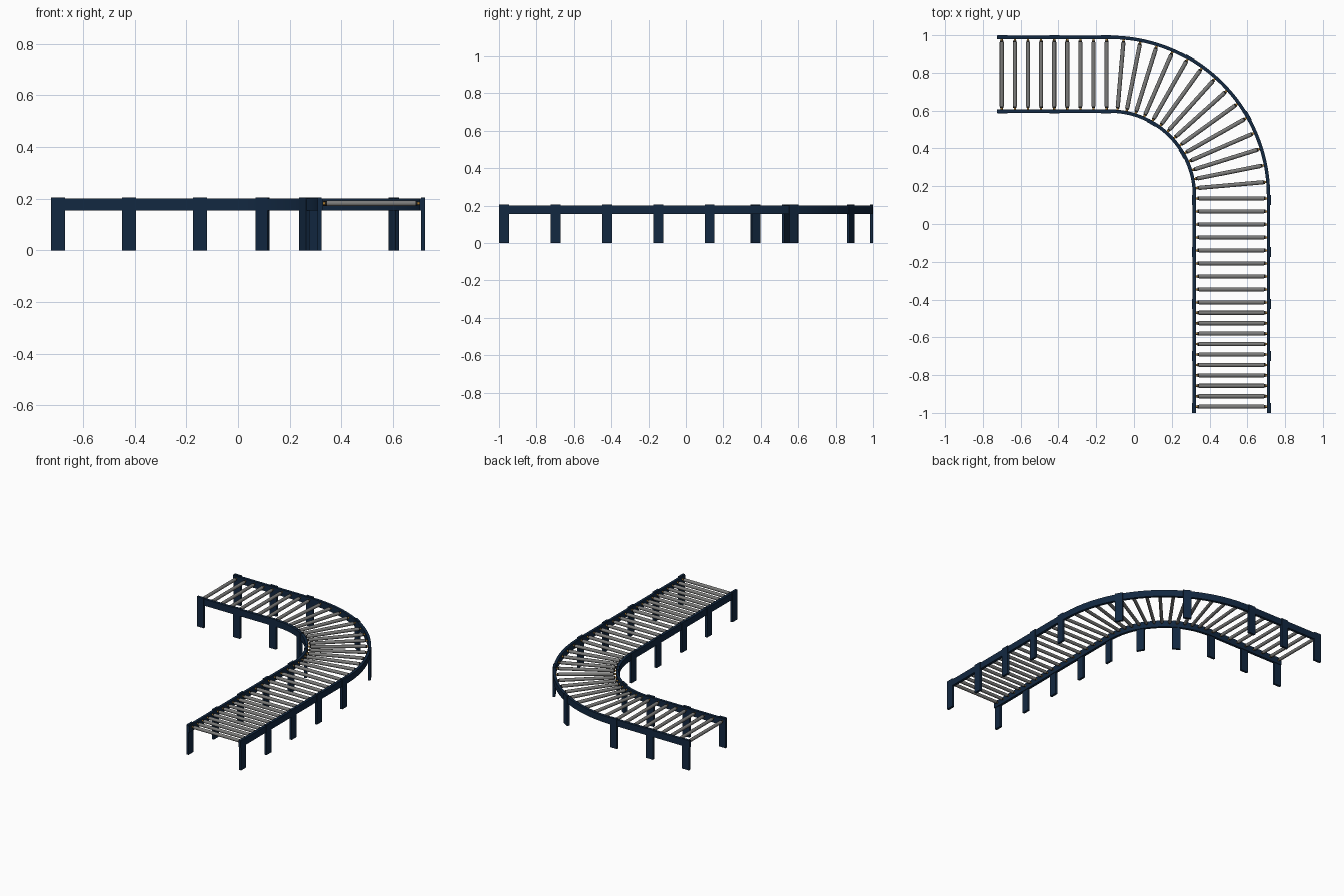
import bpy
import bmesh
from math import radians
from mathutils import Matrix, Vector

if "Cube" in bpy.data.objects:
    bpy.data.objects.remove(bpy.data.objects["Cube"])

# Centre of the bend, ends of the straight runs, frame heights
CX, CY = -0.127, 0.15
FRONT_END, ARM_END = -1.0, -0.724
RAIL_LOW, RAIL_TOP, LEG_TOP = 0.155, 0.2, 0.205
ROLLER_Z = 0.182


def make_material(name, color):
    mat = bpy.data.materials.new(name)
    mat.use_nodes = True
    rgba = (*color, 1.0)
    mat.diffuse_color = rgba
    mat.node_tree.nodes["Principled BSDF"].inputs["Base Color"].default_value = rgba
    return mat


navy = make_material("navy paint", (0.006, 0.021, 0.052))
steel = make_material("grey steel", (0.2, 0.2, 0.195))
black = make_material("black rubber", (0.012, 0.012, 0.012))
amber = make_material("amber bearing", (0.45, 0.22, 0.03))


def station(x, y, degrees):
    """Frame on the conveyor path whose local x points across the belt."""
    return Matrix.Translation((x, y, 0)) @ Matrix.Rotation(radians(degrees), 4, "Z")


def front(y):
    return station(CX, y, 0)


def bend(degrees):
    return station(CX, CY, degrees)


def arm(x):
    return station(x, CY, 90)


def finish(name, bm, mats, smooth=False):
    bmesh.ops.recalc_face_normals(bm, faces=bm.faces)
    mesh = bpy.data.meshes.new(name)
    bm.to_mesh(mesh)
    bm.free()
    for mat in mats:
        mesh.materials.append(mat)
    obj = bpy.data.objects.new(name, mesh)
    bpy.context.collection.objects.link(obj)
    if smooth:
        bpy.ops.object.select_all(action="DESELECT")
        obj.select_set(True)
        bpy.context.view_layer.objects.active = obj
        bpy.ops.object.shade_smooth_by_angle(angle=radians(35))
    return obj


# Side rails: a rectangular section swept along the path
def rail(name, inner, outer):
    path = [front(FRONT_END)]
    path += [bend(90 * i / 36) for i in range(37)]
    path.append(arm(ARM_END))
    section = [(inner, RAIL_LOW), (outer, RAIL_LOW), (outer, RAIL_TOP), (inner, RAIL_TOP)]
    bm = bmesh.new()
    rings = [[bm.verts.new(m @ Vector((r, 0, z))) for r, z in section] for m in path]
    for a, b in zip(rings, rings[1:]):
        for i in range(4):
            j = (i + 1) % 4
            bm.faces.new((a[i], a[j], b[j], b[i]))
    bm.faces.new(rings[0])
    bm.faces.new(rings[-1])
    finish(name, bm, [navy], smooth=True)


rail("inner_rail", 0.438, 0.456)
rail("outer_rail", 0.83, 0.848)

# Legs: flat posts on the outside of each rail
leg_stations = [front(-0.973 + 0.275 * i) for i in range(5)]
leg_stations += [bend(30), bend(60)]
leg_stations += [arm(-0.697 + 0.275 * i) for i in range(3)]


def legs(name, radius):
    bm = bmesh.new()
    for m in leg_stations:
        shape = Matrix.Translation((radius, 0, LEG_TOP / 2)) @ Matrix.Diagonal((0.016, 0.053, LEG_TOP, 1))
        bmesh.ops.create_cube(bm, size=1, matrix=m @ shape)
    finish(name, bm, [navy])


legs("inner_legs", 0.443)
legs("outer_legs", 0.843)

# Rollers: steel tube, black end caps and amber bearings
roller_stations = [front(-0.967 + 0.0552 * i) for i in range(10)]
roller_stations += [front(-0.415 + 0.0688 * i) for i in range(9)]
roller_stations += [bend(5 + 80 * i / 13) for i in range(14)]
roller_stations += [arm(-0.7 + 0.0694 * i) for i in range(9)]


def tube(bm, frame, start, end, radius, slot):
    m = frame @ Matrix.Translation(((start + end) / 2, 0, ROLLER_Z)) @ Matrix.Rotation(radians(90), 4, "Y")
    made = bmesh.ops.create_cone(bm, cap_ends=True, segments=16, radius1=radius,
                                 radius2=radius, depth=end - start, matrix=m)
    for face in {f for v in made["verts"] for f in v.link_faces}:
        face.material_index = slot


bm = bmesh.new()
for m in roller_stations:
    tube(bm, m, 0.472, 0.814, 0.011, 0)
    for a, b in ((0.464, 0.472), (0.814, 0.822)):
        tube(bm, m, a, b, 0.009, 1)
    for a, b in ((0.455, 0.464), (0.822, 0.831)):
        tube(bm, m, a, b, 0.006, 2)
finish("rollers", bm, [steel, black, amber], smooth=True)
